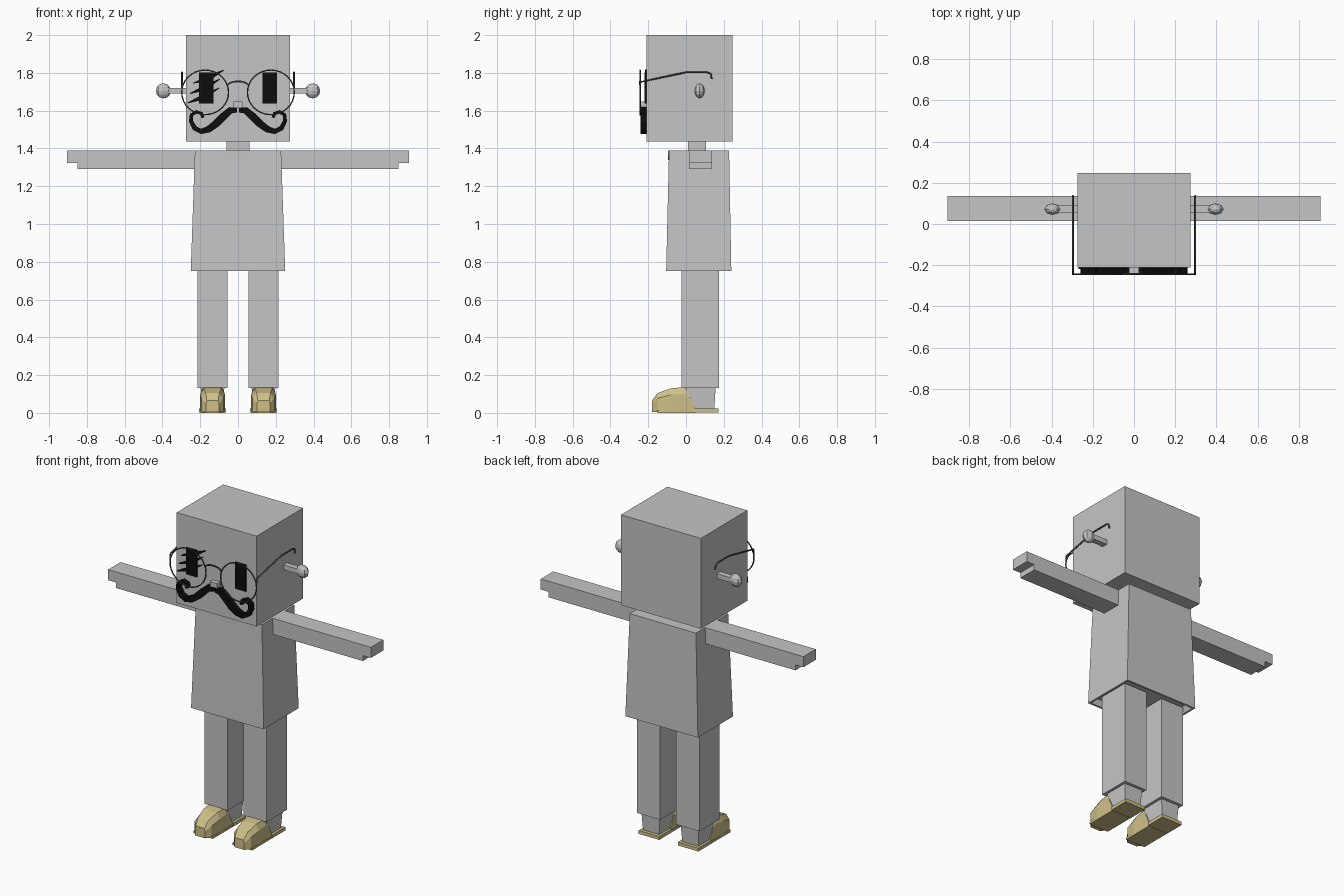
import bpy, bmesh, math
from mathutils import Vector

cube = bpy.data.objects.get("Cube")
if cube:
    bpy.data.objects.remove(cube, do_unlink=True)


def material(name, rgb):
    m = bpy.data.materials.new(name)
    m.use_nodes = True
    m.diffuse_color = (*rgb, 1)
    m.node_tree.nodes["Principled BSDF"].inputs["Base Color"].default_value = (*rgb, 1)
    return m


GREY = material("light grey", (0.56, 0.56, 0.56))
BLACK = material("black", (0.004, 0.004, 0.004))
WIRE = material("dark grey wire", (0.07, 0.07, 0.07))
TAN = material("tan leather", (0.62, 0.53, 0.25))


def finish(name, bm, mat):
    bmesh.ops.recalc_face_normals(bm, faces=bm.faces)
    mesh = bpy.data.meshes.new(name)
    bm.to_mesh(mesh)
    bm.free()
    mesh.materials.append(mat)
    obj = bpy.data.objects.new(name, mesh)
    bpy.context.collection.objects.link(obj)
    return obj


def loft(name, rings, mat):
    """Skin a list of equal-length point rings and cap both ends."""
    bm = bmesh.new()
    loops = [[bm.verts.new(p) for p in ring] for ring in rings]
    n = len(loops[0])
    for a, b in zip(loops, loops[1:]):
        for i in range(n):
            j = (i + 1) % n
            bm.faces.new((a[i], a[j], b[j], b[i]))
    bm.faces.new(loops[0])
    bm.faces.new(loops[-1])
    return finish(name, bm, mat)


def rect(x0, x1, y0, y1, z):
    return [(x0, y0, z), (x1, y0, z), (x1, y1, z), (x0, y1, z)]


def box(name, x, y, z, mat):
    return loft(name, [rect(*x, *y, z[0]), rect(*x, *y, z[1])], mat)


def ribbon(name, path, y0, y1, mat):
    """Flat stroke in the front plane from (x, z, half width) points."""
    bm = bmesh.new()
    pts = [Vector(p[:2]) for p in path]
    rows = []
    for i, p in enumerate(pts):
        d = (pts[min(i + 1, len(pts) - 1)] - pts[max(i - 1, 0)]).normalized()
        side = Vector((-d.y, d.x)) * path[i][2]
        rows.append([(p + side), (p - side)])
    bm_rows = [[bm.verts.new((q.x, y, q.y)) for q, y in
                ((a, y0), (b, y0), (b, y1), (a, y1))] for a, b in rows]
    for r, s in zip(bm_rows, bm_rows[1:]):
        for i in range(4):
            j = (i + 1) % 4
            bm.faces.new((r[i], r[j], s[j], s[i]))
    bm.faces.new(bm_rows[0])
    bm.faces.new(bm_rows[-1])
    return finish(name, bm, mat)


def wire(name, pts, radius, cyclic=False):
    curve = bpy.data.curves.new(name, "CURVE")
    curve.dimensions = "3D"
    curve.bevel_depth = radius
    curve.bevel_resolution = 1
    curve.use_fill_caps = True
    spline = curve.splines.new("POLY")
    spline.points.add(len(pts) - 1)
    for sp, p in zip(spline.points, pts):
        sp.co = (*p, 1)
    spline.use_cyclic_u = cyclic
    curve.materials.append(WIRE)
    obj = bpy.data.objects.new(name, curve)
    bpy.context.collection.objects.link(obj)


# Head, neck and nose
box("head", (-0.275, 0.275), (-0.21, 0.247), (1.437, 2.0), GREY)
box("neck", (-0.062, 0.062), (0.01, 0.105), (1.37, 1.45), GREY)
box("nose", (-0.025, 0.025), (-0.24, -0.2), (1.618, 1.648), GREY)

# Flared tunic with a recessed underside
loft("tunic", [rect(-0.22, 0.22, -0.08, 0.215, 0.785),
               rect(-0.238, 0.238, -0.093, 0.228, 0.75),
               rect(-0.25, 0.25, -0.105, 0.24, 0.75),
               rect(-0.228, 0.228, -0.09, 0.228, 1.39)], GREY)

# Rounded collar plate
arc = [math.pi * i / 10 for i in range(11)]
loft("collar", [[(0.087 * math.cos(a), y, 1.389 - 0.05 * math.sin(a)) for a in arc]
                for y in (-0.096, -0.085)], GREY)

# Moustache half, from the middle out to the curl
moustache = [(0.006, 1.602, 0.012), (0.04, 1.602, 0.018), (0.075, 1.572, 0.02),
             (0.115, 1.532, 0.02), (0.155, 1.502, 0.018), (0.195, 1.49, 0.014),
             (0.23, 1.508, 0.013), (0.249, 1.545, 0.011), (0.246, 1.578, 0.01),
             (0.22, 1.594, 0.009), (0.193, 1.585, 0.009), (0.186, 1.562, 0.008)]

# Shoe sections: y, half width low, half width top, base height, top height
shoe = [(-0.18, 0.034, 0.03, 0.006, 0.066), (-0.15, 0.058, 0.036, 0.006, 0.105),
        (-0.08, 0.067, 0.046, 0.008, 0.13), (-0.012, 0.064, 0.05, 0.012, 0.136)]

for s, side in ((1, "left"), (-1, "right")):
    def span(a, b):
        return (min(s * a, s * b), max(s * a, s * b))

    # Arm with a notched hand tip
    outline = [(0.2, 1.39), (0.905, 1.39), (0.905, 1.324),
               (0.85, 1.324), (0.85, 1.29), (0.2, 1.29)]
    loft(side + "_arm", [[(s * x, y, z) for x, z in outline]
                         for y in (0.015, 0.137)], GREY)

    # Leg and tapered ankle
    box(side + "_leg", span(0.055, 0.214), (-0.025, 0.175), (0.132, 0.77), GREY)
    loft(side + "_ankle", [rect(*span(0.08, 0.19), 0.02, 0.15, 0.015),
                           rect(*span(0.072, 0.198), 0.0, 0.157, 0.14)], GREY)

    # Shoe upper and heel sole
    cx = s * 0.135
    rings = []
    for y, wb, wt, z0, z1 in shoe:
        mid = z0 + (z1 - z0) * 0.72
        rings.append([(cx - wb, y, z0), (cx + wb, y, z0), (cx + wb, y, mid),
                      (cx + wt, y, z1), (cx - wt, y, z1), (cx - wb, y, mid)])
    # slanted opening at the back of the upper
    w = 0.064
    rings.append([(cx - w, 0.052, 0.015), (cx + w, 0.052, 0.015), (cx + w, 0.018, 0.09),
                  (cx + 0.05, 0.0, 0.13), (cx - 0.05, 0.0, 0.13), (cx - w, 0.018, 0.09)])
    loft(side + "_shoe", rings, TAN)
    box(side + "_heel", (cx - 0.071, cx + 0.071), (0.045, 0.172), (0.003, 0.024), TAN)
    box(side + "_sole", (cx - 0.067, cx + 0.067), (-0.15, 0.05), (0.0, 0.014), TAN)

    # Ear stalk and knob
    box(side + "_ear_stalk", span(0.26, 0.37), (0.054, 0.09), (1.69, 1.72), GREY)
    bm = bmesh.new()
    bmesh.ops.create_uvsphere(bm, u_segments=8, v_segments=6, radius=0.04)
    for v in bm.verts:
        v.co = (v.co.x + s * 0.395, v.co.y * 0.7 + 0.072, v.co.z + 1.705)
    finish(side + "_ear_knob", bm, GREY)

    # Eye plate and moustache half
    box(side + "_eye", span(0.131, 0.206), (-0.219, -0.209), (1.638, 1.803), BLACK)
    ribbon(side + "_moustache", [(s * x, z, w) for x, z, w in moustache],
           -0.242, -0.209, BLACK)

    # Spectacle rim and temple
    rim = [2 * math.pi * i / 32 for i in range(32)]
    wire(side + "_rim", [(s * 0.174 + 0.124 * math.cos(a), -0.243,
                          1.697 + 0.118 * math.sin(a)) for a in rim], 0.004, True)
    wire(side + "_temple", [(s * 0.297, y, z) for y, z in (
        (-0.243, 1.72), (-0.24, 1.752), (-0.1, 1.782), (0.0, 1.803), (0.11, 1.803),
        (0.132, 1.795), (0.136, 1.768))], 0.005)

# Spectacle bridge
wire("spectacle_bridge", [(0.052 * math.cos(a), -0.243, 1.735 + 0.02 * math.sin(a))
                          for a in arc], 0.005)

# Slanted strokes across the right eye
for i, (x0, z0, x1, z1) in enumerate(((-0.268, 1.64, -0.1, 1.72),
                                      (-0.255, 1.69, -0.095, 1.768),
                                      (-0.238, 1.745, -0.075, 1.815))):
    ribbon(f"eye_stroke_{i + 1}", [(x0, z0, 0.002),
                                   ((x0 + x1) / 2, (z0 + z1) / 2 - 0.008, 0.014),
                                   (x1, z1, 0.002)], -0.218, -0.209, BLACK)
